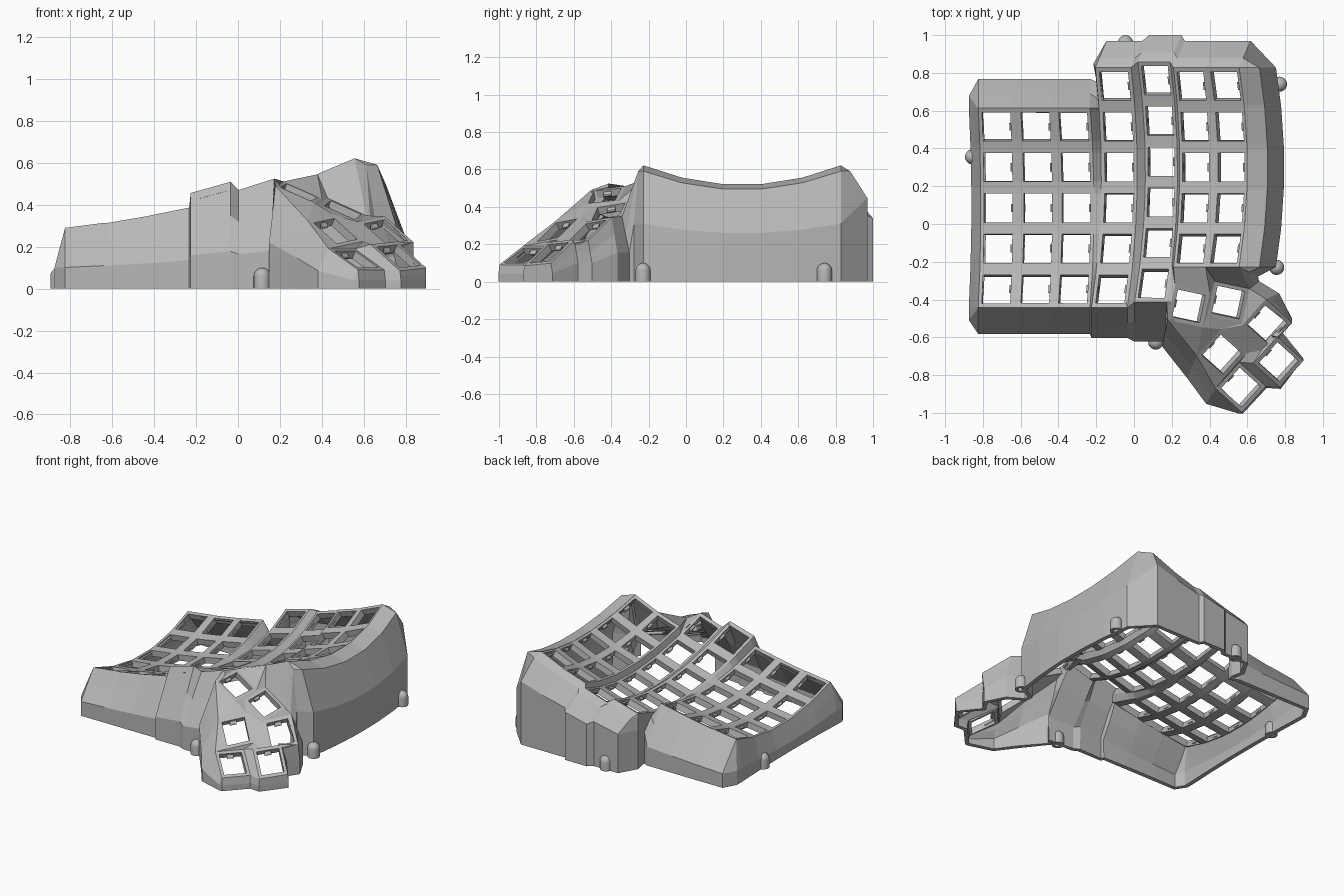
import bpy, bmesh, math
from mathutils import Vector

cube = bpy.data.objects.get("Cube")
if cube:
    bpy.data.objects.remove(cube, do_unlink=True)

grey = bpy.data.materials.new("plain grey")
grey.use_nodes = True
GREY = (0.48, 0.48, 0.48, 1)
grey.diffuse_color = GREY
grey.node_tree.nodes["Principled BSDF"].inputs["Base Color"].default_value = GREY


def finish(name, bm, thickness=0):
    me = bpy.data.meshes.new(name)
    bm.to_mesh(me)
    bm.free()
    me.materials.append(grey)
    ob = bpy.data.objects.new(name, me)
    bpy.context.collection.objects.link(ob)
    if thickness:
        mod = ob.modifiers.new("Thickness", 'SOLIDIFY')
        mod.thickness = thickness
        mod.offset = -1
    return ob


class Sheet:
    """Open surface whose faces share vertices by position."""
    def __init__(self):
        self.bm = bmesh.new()
        self.seen = {}

    def vert(self, p):
        key = tuple(round(c, 4) for c in p)
        if key not in self.seen:
            self.seen[key] = self.bm.verts.new(p)
        return self.seen[key]

    def face(self, *points):
        vs = list(dict.fromkeys(self.vert(p) for p in points))
        if len(vs) > 2 and not self.bm.faces.get(vs):
            self.bm.faces.new(vs)

    def top_face(self, *points):
        # wind the face so that it looks upward
        n = sum(((a.x * b.y - b.x * a.y) for a, b in zip(points, points[1:] + points[:1])))
        self.face(*(points if n > 0 else points[::-1]))


# Finger columns: centre x, half width, hole half width, height, slope, curve centre, y shift, rows
COLUMNS = [
    (-0.718, 0.093, 0.075, 0.197, 0.13, 0.09, 0, range(1, 6)),
    (-0.508, 0.093, 0.075, 0.225, 0.17, 0.09, 0, range(1, 6)),
    (-0.305, 0.093, 0.075, 0.263, 0.20, 0.09, 0, range(1, 6)),
    (-0.078, 0.095, 0.076, 0.295, 0.28, 0.27, 0, range(0, 6)),
    (0.145, 0.085, 0.07, 0.32, 0.32, 0.28, 0.03, range(0, 6)),
    (0.327, 0.085, 0.07, 0.415, 0.32, 0.30, 0, range(0, 5)),
    (0.515, 0.085, 0.07, 0.483, 0.42, 0.30, 0, range(0, 5)),
]
V_LINES = (0.098, 0.076, -0.076, -0.098)


def finger(c, row, i, j):
    """Point on a finger key: i runs left to right, j runs back to front."""
    xc, half, hole, z, slope, yc, shift, _ = COLUMNS[c]
    u = (-half, -hole, hole, half)[i]
    y = 0.73 - 0.215 * row + shift + V_LINES[j]
    rise = 0.37 * (y - yc) ** 2
    return Vector((xc + u - slope * rise, y, z + slope * u + rise))


# Thumb keys: centre, turn in degrees, slope along x and y
THUMBS = {
    'A': ((0.29, -0.435, 0.46), -12, -0.4, 0.2),
    'B': ((0.50, -0.415, 0.375), -12, -0.4, 0.25),
    'C': ((0.465, -0.69, 0.275), -42, -0.4, 0.55),
    'D': ((0.705, -0.53, 0.27), -42, -0.4, 0.55),
    'E': ((0.565, -0.865, 0.14), -42, -0.4, 0.35),
    'F': ((0.765, -0.73, 0.155), -42, -0.45, 0.5),
}
T_LINES = (-0.094, -0.074, 0.074, 0.094)


def thumb(k, i, j):
    (x, y, z), turn, gx, gy = THUMBS[k]
    a = math.radians(turn)
    u, v = T_LINES[i], T_LINES[3 - j]
    dx = u * math.cos(a) - v * math.sin(a)
    dy = u * math.sin(a) + v * math.cos(a)
    return Vector((x + dx, y + dy, z + gx * dx + gy * dy))


def corner(name):
    """Thumb corner from a short name such as 'Atl' (key, top, left)."""
    return thumb(name[0], 3 if name[2] == 'r' else 0, 0 if name[1] == 't' else 3)


plate = Sheet()
clips = bmesh.new()


def add_key(point):
    # square ring around the switch hole, with a small clip on each side
    for i in range(3):
        for j in range(3):
            if (i, j) != (1, 1):
                plate.top_face(point(i, j), point(i + 1, j), point(i + 1, j + 1), point(i, j + 1))
    centre = (point(1, 1) + point(2, 2)) / 2
    along = (point(1, 1) - point(1, 2)).normalized()
    for i in (1, 2):
        mid = (point(i, 1) + point(i, 2)) / 2
        inward = (centre - mid).normalized()
        down = Vector((0, 0, -1))
        rings = []
        for s in (-0.022, 0.022):
            rings.append([clips.verts.new(mid + along * s + inward * a + down * d)
                          for a, d in ((-0.004, 0.012), (0.008, 0.022), (0.008, 0.03), (-0.004, 0.04))])
        clips.faces.new(rings[0])
        clips.faces.new(rings[1][::-1])
        for n in range(4):
            m = (n + 1) % 4
            clips.faces.new((rings[0][m], rings[0][n], rings[1][n], rings[1][m]))


# Finger keys, webs between rows, webs between columns
for c, col in enumerate(COLUMNS):
    rows = col[7]
    for r in rows:
        add_key(lambda i, j: finger(c, r, i, j))
        if r + 1 in rows:
            for i in range(3):
                plate.top_face(finger(c, r, i, 3), finger(c, r, i + 1, 3),
                               finger(c, r + 1, i + 1, 0), finger(c, r + 1, i, 0))
    if c < 6:
        lines = [(r, j) for r in rows if r in COLUMNS[c + 1][7] for j in range(4)]
        for (r, j), (s, k) in zip(lines, lines[1:]):
            plate.top_face(finger(c, r, 3, j), finger(c + 1, r, 0, j),
                           finger(c + 1, s, 0, k), finger(c, s, 3, k))

# Thumb keys and the webs among them
for k in THUMBS:
    add_key(lambda i, j: thumb(k, i, j))
for web in ("Atr Abr Bbl Btl", "Abr Ctl Bbl", "Abr Cbl Ctl", "Abl Cbl Abr", "Bbl Ctl Bbr",
            "Bbr Ctl Dbl", "Btr Bbr Dbl Dtl", "Ctl Ctr Dbr Dbl", "Ctr Cbr Ebl Etl",
            "Etl Etr Fbr Fbl", "Dtr Dbr Fbl Ftl", "Ctr Etl Fbl Dbr", "Cbl Ebl Cbr"):
    plate.top_face(*[corner(n) for n in web.split()])

# Webs joining the thumb cluster to the finger columns
atl, atr, abl, btl, btr = [corner(n) for n in ("Atl", "Atr", "Abl", "Btl", "Btr")]
c4_back, c4_front, c4_up = finger(4, 5, 3, 0), finger(4, 5, 3, 3), finger(4, 4, 3, 3)
c5_l, c5_r = finger(5, 4, 0, 3), finger(5, 4, 3, 3)
c6_l, c6_r = finger(6, 4, 0, 3), finger(6, 4, 3, 3)
for web in ((c4_back, atl, abl, c4_front), (c4_up, c5_l, c4_back), (c4_back, c5_l, atl),
            (c5_l, c5_r, atr, atl), (c5_r, btl, atr), (c5_r, c6_l, btl), (c6_l, c6_r, btr, btl)):
    plate.top_face(*web)
finish("key_plate", plate.bm, 0.042)
bmesh.ops.recalc_face_normals(clips, faces=clips.faces[:])
finish("switch_clips", clips)

# Rim of the case, counter-clockwise, each point with its outward reach
front = [(finger(0, 5, 0, 3), -0.05, -0.065)]
for c in range(5):
    reach = -0.14 if c < 3 else -0.16 if c == 3 else -0.21
    front += [(finger(c, 5, i, 3), 0, reach) for i in (0, 3)]
cluster = [(corner(n), dx, dy) for n, dx, dy in (
    ("Abl", -0.03, -0.14), ("Cbl", -0.05, -0.12), ("Ebl", -0.05, -0.08), ("Ebr", -0.02, -0.005),
    ("Ebr", 0.005, -0.005), ("Etr", 0.005, -0.01), ("Fbr", 0.005, -0.01), ("Ftr", 0.0, 0.01),
    ("Ftl", 0.03, 0.02), ("Dtr", 0.0, 0.02), ("Dtl", 0.07, 0.03), ("Btr", 0.05, 0.04))]
right = [(c6_r, 0.1, -0.05)]
right += [(finger(6, r, 3, j), 0.195, 0) for r in range(4, -1, -1) for j in (3, 0)]
back = [(finger(c, 0, i, 0), 0.06, 0.142) for c in (6, 5, 4, 3) for i in (3, 0)]
back += [(finger(3, 0, 0, 0), -0.01, 0.02), (finger(3, 0, 0, 3), -0.015, 0.14),
         (finger(3, 1, 0, 0), -0.015, 0.14)]
left = [(finger(c, 1, i, 0), 0, 0.155) for c in (2, 1, 0) for i in (3, 0)]
left += [(finger(0, 1, 0, 0), -0.05, 0.065)]
left += [(finger(0, r, 0, j), -0.05, 0) for r in range(1, 6) for j in (0, 3)]

# Outer wall: shoulder, slope, then straight to the ground
wall = Sheet()


def wall_points(entry, shoulder_reach, shoulder_height, knee_height):
    p, dx, dy = entry
    out = Vector((dx, dy, 0))
    shoulder = p + out * shoulder_reach
    shoulder.z = p.z * shoulder_height
    knee = p + out
    knee.z = p.z * knee_height
    return p, shoulder, knee, Vector((knee.x, knee.y, 0))


profiles = []
for part, shape in ((front, (0.5, 0.68, 0.35)), (cluster, (0.5, 0.72, 0.45)), (right, (0.55, 0.95, 0.5)),
                    (back, (0.35, 0.95, 0.72)), (left, (0.5, 0.68, 0.35))):
    profiles += [wall_points(entry, *shape) for entry in part]
for a, b in zip(profiles, profiles[1:] + profiles[:1]):
    for n in range(3):
        wall.face(a[n], a[n + 1], b[n + 1], b[n])
finish("case_wall", wall.bm, 0.03)

# Screw posts: domed cylinders with a blind hole underneath
posts = bmesh.new()
SIDES = 20
profile = [(0, 0.05), (0.022, 0.05), (0.022, 0), (0.04, 0)]
profile += [(0.04 * math.cos(t * math.pi / 10), 0.06 + 0.04 * math.sin(t * math.pi / 10)) for t in range(6)]
for x, y in ((-0.045, 0.96), (0.77, 0.74), (0.755, -0.23), (0.115, -0.625), (-0.855, 0.355)):
    chain = [posts.verts.new((x + r, y, z)) for r, z in profile]
    edges = [posts.edges.new(pair) for pair in zip(chain, chain[1:])]
    bmesh.ops.spin(posts, geom=chain + edges, cent=(x, y, 0), axis=(0, 0, 1),
                   angle=math.tau, steps=SIDES)
bmesh.ops.remove_doubles(posts, verts=posts.verts[:], dist=0.0005)
bmesh.ops.recalc_face_normals(posts, faces=posts.faces[:])
post_ob = finish("screw_posts", posts)
bpy.context.view_layer.objects.active = post_ob
post_ob.select_set(True)
bpy.ops.object.shade_smooth_by_angle(angle=math.radians(35))
